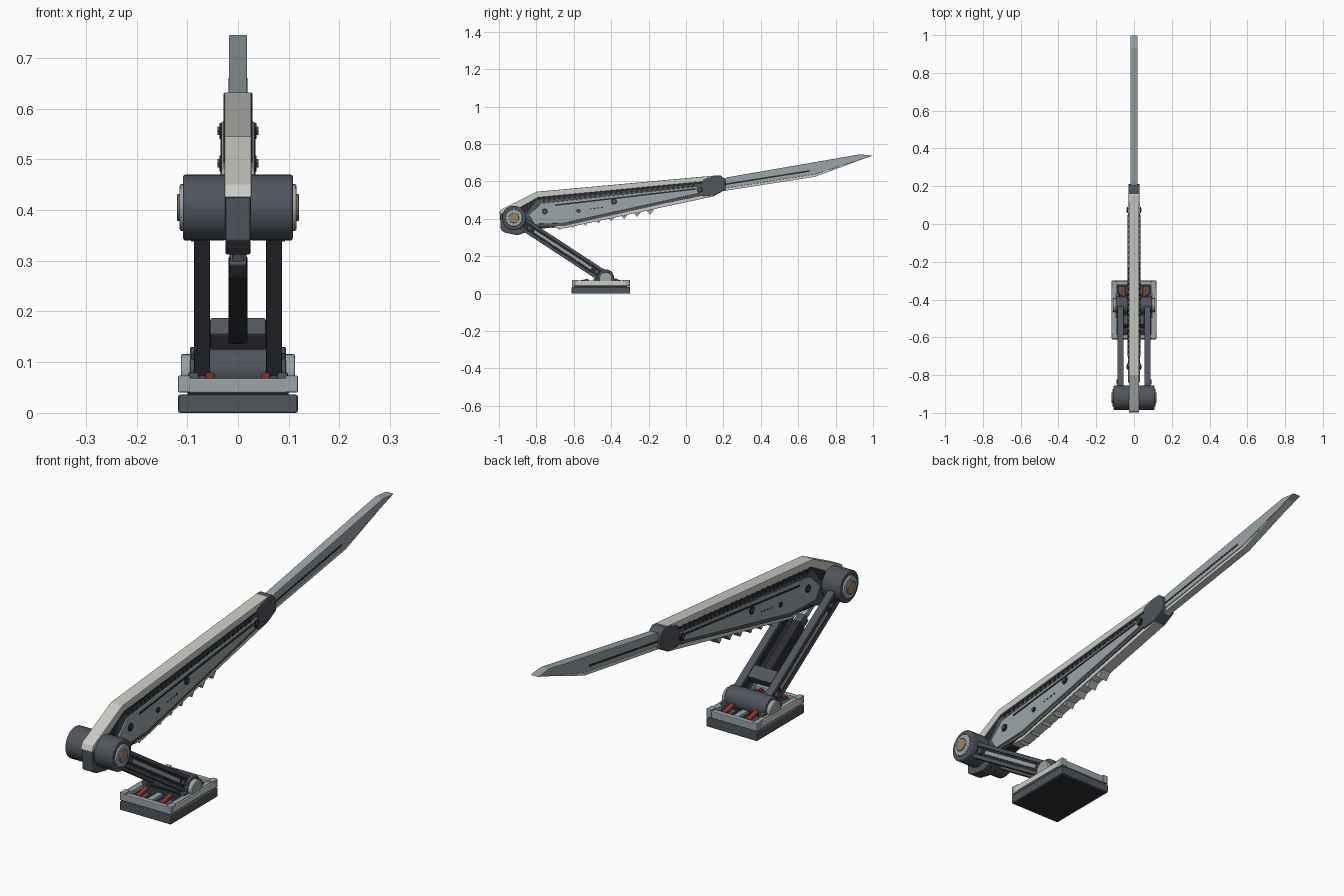
import bpy, bmesh
from math import radians, atan2
from mathutils import Vector, Matrix

cube = bpy.data.objects.get("Cube")
if cube:
    bpy.data.objects.remove(cube, do_unlink=True)


def material(name, rgb):
    m = bpy.data.materials.new(name)
    m.use_nodes = True
    m.diffuse_color = (*rgb, 1)
    m.node_tree.nodes["Principled BSDF"].inputs["Base Color"].default_value = (*rgb, 1)
    return m


PALE = material("pale grey", (0.60, 0.60, 0.56))
STEEL = material("blue grey", (0.32, 0.38, 0.40))
DARK = material("slate", (0.08, 0.09, 0.11))
BLACK = material("near black", (0.025, 0.026, 0.03))
TAN = material("bronze", (0.33, 0.23, 0.13))
RED = material("red", (0.35, 0.04, 0.03))


def finish(name, bm, mat, bevel=0.0, smooth=False):
    bmesh.ops.recalc_face_normals(bm, faces=bm.faces)
    me = bpy.data.meshes.new(name)
    bm.to_mesh(me)
    bm.free()
    me.materials.append(mat)
    ob = bpy.data.objects.new(name, me)
    bpy.context.collection.objects.link(ob)
    if bevel:
        mod = ob.modifiers.new("bevel", "BEVEL")
        mod.width, mod.segments, mod.limit_method = bevel, 2, "ANGLE"
    if smooth:
        bpy.ops.object.select_all(action="DESELECT")
        ob.select_set(True)
        bpy.context.view_layer.objects.active = ob
        bpy.ops.object.shade_smooth_by_angle(angle=radians(35))
    return ob


def profile(name, pts, x0, x1, mat, bevel=0.0):
    """Extrude a side outline of (y, z) points from x0 to x1."""
    bm = bmesh.new()
    face = bm.faces.new([bm.verts.new((x0, y, z)) for y, z in pts])
    ext = bmesh.ops.extrude_face_region(bm, geom=[face])
    verts = [g for g in ext["geom"] if isinstance(g, bmesh.types.BMVert)]
    bmesh.ops.translate(bm, verts=verts, vec=(x1 - x0, 0, 0))
    return finish(name, bm, mat, bevel)


def box(name, centre, size, mat, bevel=0.0, pitch=0.0):
    bm = bmesh.new()
    bmesh.ops.create_cube(bm, size=1, matrix=Matrix.Diagonal((*size, 1)))
    bm.transform(Matrix.Translation(centre) @ Matrix.Rotation(pitch, 4, "X"))
    return finish(name, bm, mat, bevel)


def pin(name, x0, x1, y, z, r, mat, sides=32, bevel=0.0):
    """Cylinder along x."""
    bm = bmesh.new()
    bmesh.ops.create_cone(bm, cap_ends=True, segments=sides, radius1=r, radius2=r, depth=abs(x1 - x0))
    bm.transform(Matrix.Translation(((x0 + x1) / 2, y, z)) @ Matrix.Rotation(radians(90), 4, "Y"))
    return finish(name, bm, mat, bevel, sides > 8)


def bar(name, a, b, x, width, height, mat, bevel=0.0):
    """Box running from a to b in the side plane."""
    d = Vector(b) - Vector(a)
    mid = (Vector(a) + Vector(b)) / 2
    return box(name, (x, *mid), (width, d.length, height), mat, bevel, atan2(d.y, d.x))


SIDES = ((1, "left"), (-1, "right"))
HUB = Vector((-0.92, 0.405))
FOOT = Vector((-0.43, 0.085))


def along(t, lift=0.0):
    d = (FOOT - HUB).normalized()
    return HUB.lerp(FOOT, t) + Vector((-d.y, d.x)) * lift


# Arm core, pale spine, pale keel and dark nose
profile("arm_core", [(-0.95, 0.36), (-0.96, 0.44), (-0.8, 0.525), (0.17, 0.615), (0.2, 0.56),
                     (0.15, 0.535), (-0.67, 0.36), (-0.87, 0.335)], -0.023, 0.023, BLACK)
profile("arm_spine", [(-1.0, 0.425), (-0.99, 0.45), (-0.8, 0.545), (0.16, 0.632), (0.16, 0.606),
                      (-0.79, 0.515), (-0.94, 0.43)], -0.027, 0.027, PALE, 0.003)
profile("arm_keel", [(-0.72, 0.352), (-0.66, 0.348), (0.155, 0.522), (0.155, 0.538), (-0.67, 0.368)],
        -0.024, 0.024, PALE, 0.002)
profile("arm_nose", [(-0.995, 0.425), (-0.99, 0.34), (-0.965, 0.325), (-0.9, 0.312), (-0.85, 0.33),
                     (-0.78, 0.36), (-0.8, 0.44), (-0.93, 0.43)], -0.025, 0.025, DARK, 0.004)
profile("arm_collar", [(0.09, 0.612), (0.15, 0.63), (0.185, 0.632), (0.21, 0.61), (0.212, 0.556),
                       (0.155, 0.526), (0.09, 0.52)], -0.029, 0.029, DARK, 0.004)

# Arm side panels with grooves, ribs, bolts and dash marks
for s, side in SIDES:
    profile(f"panel_backing_{side}", [(-0.86, 0.42), (-0.8, 0.5), (0.12, 0.592), (0.11, 0.532),
            (-0.65, 0.362), (-0.83, 0.36)], s * 0.02, s * 0.027, DARK)
    profile(f"side_panel_{side}", [(-0.84, 0.42), (-0.775, 0.482), (0.085, 0.575), (0.065, 0.535),
            (-0.65, 0.378), (-0.81, 0.372)], s * 0.024, s * 0.033, STEEL, 0.003)
    bar(f"panel_groove_{side}", (-0.7, 0.473), (0.05, 0.56), s * 0.0325, 0.004, 0.008, BLACK)
    for i in range(30):
        t = i / 29
        box(f"spine_rib_{side}", (s * 0.026, -0.76 + t * 0.8, 0.501 + t * 0.076),
            (0.006, 0.014, 0.012), BLACK, 0, radians(30))
    for y, z, r in ((-0.755, 0.44, 0.016), (-0.575, 0.443, 0.011), (-0.385, 0.492, 0.016), (0.073, 0.556, 0.016)):
        pin(f"panel_bolt_washer_{side}", s * 0.03, s * 0.036, y, z, r, BLACK, 16)
        pin(f"panel_bolt_{side}", s * 0.034, s * 0.04, y, z, r * 0.6, DARK, 6)
    for i in range(4):
        box(f"panel_dash_{side}", (s * 0.033, -0.51 + i * 0.02, 0.452 + i * 0.003),
            (0.002, 0.01, 0.006), BLACK)

# Teeth below the keel
for i in range(8):
    y, z = -0.685 + i * 0.069, 0.352 + i * 0.0118
    profile("tooth", [(y - 0.012, z + 0.012), (y + 0.036, z + 0.022), (y + 0.01, z - 0.012)],
            -0.02, 0.02, STEEL)

# Blade with paler lower edge and side groove
profile("blade", [(0.19, 0.612), (0.22, 0.622), (0.93, 0.745), (1.0, 0.738), (0.69, 0.638), (0.19, 0.56)],
        -0.018, 0.018, STEEL, 0.002)
profile("blade_edge", [(0.19, 0.562), (0.69, 0.64), (0.995, 0.738), (0.69, 0.625), (0.19, 0.547)],
        -0.015, 0.015, PALE)
for s, side in SIDES:
    bar(f"blade_groove_{side}", (0.21, 0.585), (0.66, 0.656), s * 0.0175, 0.003, 0.008, BLACK)

# Shoulder hub
for s, side in SIDES:
    pin(f"hub_{side}", s * 0.024, s * 0.108, *HUB, 0.065, DARK, 32, 0.004)
    pin(f"hub_ring_{side}", s * 0.1, s * 0.115, *HUB, 0.046, STEEL, 32, 0.003)
    pin(f"hub_cap_{side}", s * 0.11, s * 0.12, *HUB, 0.027, TAN, 24, 0.002)
pin("hub_axle", -0.03, 0.03, *HUB, 0.045, BLACK)

# Twin struts with rails, inset strip and bolts
for s, side in SIDES:
    x = s * 0.071
    bar(f"strut_{side}", along(0.02), along(0.97), x, 0.024, 0.058, BLACK, 0.003)
    for lift in (-0.025, 0.025):
        bar(f"strut_rail_{side}", along(0.08, lift), along(0.96, lift), x, 0.032, 0.016, DARK, 0.003)
    bar(f"strut_inset_{side}", along(0.22), along(0.85), x + s * 0.011, 0.006, 0.016, STEEL, 0.002)
    for t in (0.17, 0.9):
        pin(f"strut_bolt_{side}", x, x + s * 0.022, *along(t), 0.014, DARK, 6)

# Central actuator and cross plate
bar("actuator_body", along(0.36), along(0.78), 0, 0.038, 0.05, BLACK, 0.004)
bar("actuator_rod", along(0.12), along(0.4), 0, 0.024, 0.026, STEEL, 0.003)
bar("actuator_head", along(0.3), along(0.37), 0, 0.034, 0.042, DARK, 0.003)
bar("cross_plate", along(0.76, 0.012), along(0.86, 0.012), 0, 0.11, 0.04, DARK, 0.004)

# Ankle barrel
pin("ankle_barrel", -0.095, 0.095, *FOOT, 0.045, DARK, 32, 0.004)
for s, side in SIDES:
    pin(f"ankle_cap_{side}", s * 0.09, s * 0.112, FOOT.x, 0.08, 0.036, STEEL, 24, 0.003)
    box(f"ankle_block_{side}", (s * 0.088, FOOT.x, 0.06), (0.022, 0.13, 0.04), DARK, 0.004)

# Foot pad, tray frame and side brackets
CY = -0.455
box("foot_pad", (0, CY, 0.018), (0.236, 0.312, 0.036), DARK, 0.004)
box("foot_sole", (0, CY, 0.002), (0.22, 0.296, 0.004), BLACK)
box("foot_tray", (0, CY, 0.044), (0.2, 0.28, 0.02), BLACK)
for e in (1, -1):
    box("tray_end_rail", (0, CY + e * 0.142, 0.054), (0.2, 0.022, 0.03), STEEL, 0.003)
    box("tray_side_rail", (e * 0.1, CY, 0.056), (0.022, 0.3, 0.03), STEEL, 0.003)
    box("tray_side_trim", (e * 0.113, CY, 0.056), (0.01, 0.27, 0.024), PALE, 0.002)
    for f in (1, -1):
        box("tray_corner", (e * 0.106, CY + f * 0.137, 0.057), (0.024, 0.036, 0.034), STEEL, 0.003)
    box("tray_divider", (0, CY + e * 0.095, 0.058), (0.025, 0.08, 0.014), STEEL, 0.002)

# Red springs between barrel and tray ends
for x in (-0.055, 0.055):
    for f in (1, -1):
        bar("tray_spring", (CY + f * 0.065, 0.074), (CY + f * 0.125, 0.06), x, 0.018, 0.014, RED, 0.004)
        box("spring_seat", (x, CY + f * 0.1, 0.055), (0.05, 0.05, 0.01), DARK, 0.002)
